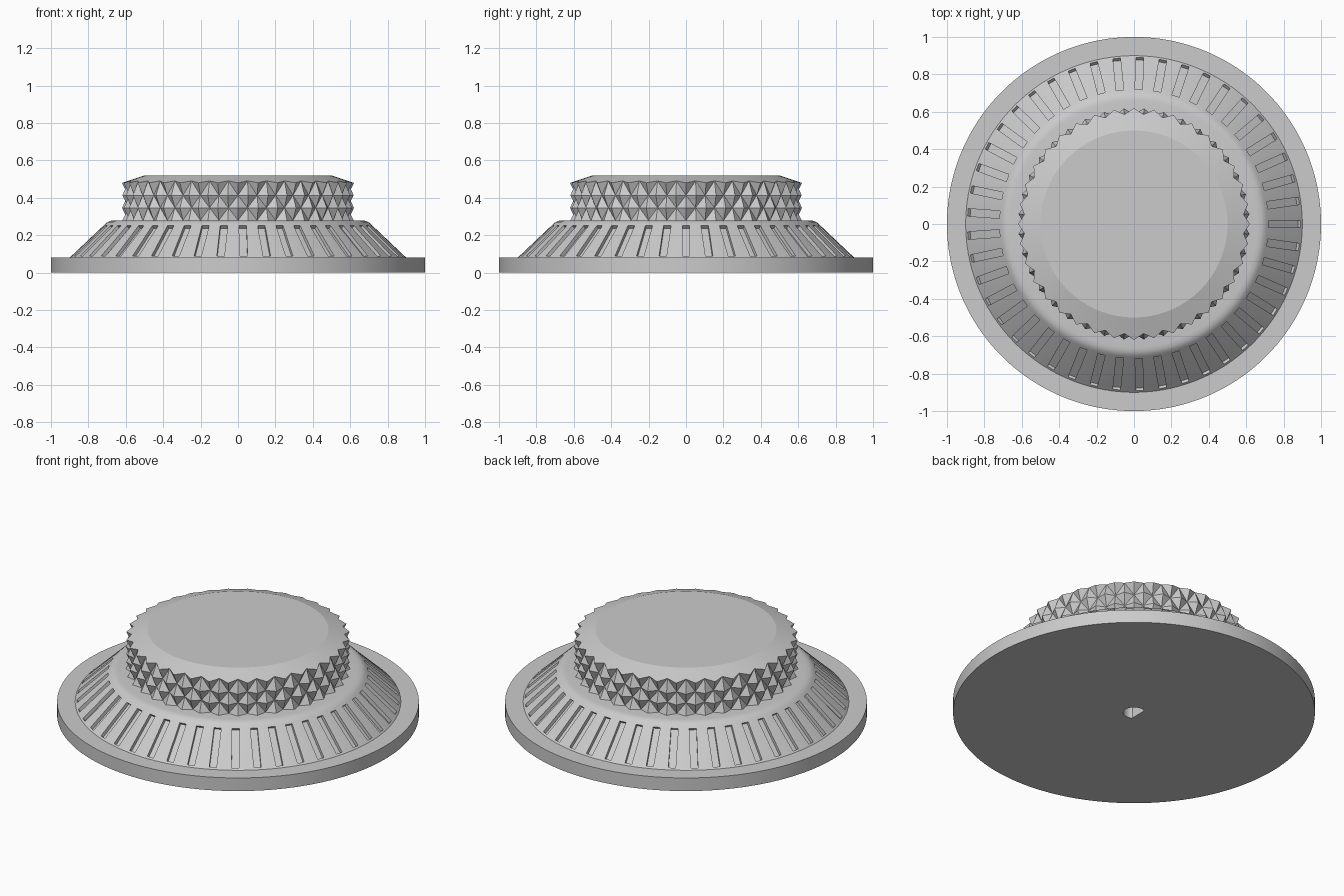
import bpy, bmesh, math
from mathutils import Matrix, Vector

if "Cube" in bpy.data.objects:
    bpy.data.objects.remove(bpy.data.objects["Cube"], do_unlink=True)

SEGMENTS = 180
SLOTS = 45          # grooves around the skirt
TEETH = 36          # knurl points per row
ROWS = 3

grey = bpy.data.materials.new("plain grey")
grey.use_nodes = True
grey.diffuse_color = (0.6, 0.6, 0.6, 1)
grey.node_tree.nodes["Principled BSDF"].inputs["Base Color"].default_value = (0.6, 0.6, 0.6, 1)


def finish(bm, name):
    bmesh.ops.recalc_face_normals(bm, faces=bm.faces)
    mesh = bpy.data.meshes.new(name)
    bm.to_mesh(mesh)
    bm.free()
    mesh.materials.append(grey)
    obj = bpy.data.objects.new(name, mesh)
    bpy.context.collection.objects.link(obj)
    return obj


def ring(bm, n, point):
    return [bm.verts.new(point(i, math.tau * i / n)) for i in range(n)]


def bridge(bm, a, b):
    n = len(a)
    for i in range(n):
        j = (i + 1) % n
        bm.faces.new((a[i], a[j], b[j], b[i]))


def polar(r, a, z):
    return Vector((r * math.cos(a), r * math.sin(a), z))


def lathe(name, profile):
    bm = bmesh.new()
    rings = [ring(bm, SEGMENTS, lambda i, a: polar(r, a, z)) for r, z in profile]
    for a, b in zip(rings, rings[1:]):
        bridge(bm, a, b)
    bm.faces.new(rings[0])
    bm.faces.new(rings[-1])
    return finish(bm, name)


def smooth(obj):
    bpy.ops.object.select_all(action="DESELECT")
    obj.select_set(True)
    bpy.context.view_layer.objects.active = obj
    bpy.ops.object.shade_smooth_by_angle(angle=math.radians(25))


def cut(target, cutter):
    cutter.hide_render = True
    cutter.hide_viewport = True
    mod = target.modifiers.new("cut", "BOOLEAN")
    mod.object = cutter
    mod.solver = "EXACT"
    bpy.context.view_layer.objects.active = target
    bpy.ops.object.modifier_apply(modifier=mod.name)
    bpy.data.objects.remove(cutter, do_unlink=True)


# Base flange with sloping skirt and rounded shoulder
slope_top, slope_foot = Vector((0.71, 0.26)), Vector((0.9, 0.08))
skirt = lathe("base_skirt", [(1, 0), (1, 0.08), slope_foot, slope_top, (0.698, 0.27),
                             (0.682, 0.277), (0.66, 0.28), (0.5, 0.28)])

# Slots cut along the slope
bm = bmesh.new()
middle = (slope_top + slope_foot) / 2
tilt = math.atan2(slope_foot.y - slope_top.y, slope_foot.x - slope_top.x)
for i in range(SLOTS):
    place = (Matrix.Rotation(math.tau * i / SLOTS, 4, "Z")
             @ Matrix.Translation((middle.x, 0, middle.y))
             @ Matrix.Rotation(-tilt, 4, "Y")
             @ Matrix.Diagonal((0.235, 0.04, 0.04, 1)))
    bmesh.ops.create_cube(bm, size=1, matrix=place)
cut(skirt, finish(bm, "slot_cutter"))

# Flat-sided shaft hole underneath
bm = bmesh.new()
low, high = [ring(bm, 32, lambda i, a: Vector((max(-0.03, 0.06 * math.cos(a)),
                                               0.06 * math.sin(a), z)))
             for z in (-0.05, 0.2)]
bridge(bm, low, high)
bm.faces.new(low)
bm.faces.new(high)
cut(skirt, finish(bm, "shaft_hole_cutter"))
smooth(skirt)

# Knurled grip: staggered points and hollows joined into pyramids
bm = bmesh.new()
rows = []
for k in range(ROWS + 1):
    def node(i, a):
        r = 0.62 if (i + k) % 2 else 0.588
        z = 0.28 + 0.2 * k / ROWS
        if k == ROWS:
            z = 0.52 - (r - 0.5) / 3
        return polar(r, a, z)
    rows.append(ring(bm, 2 * TEETH, node))
for k, (a, b) in enumerate(zip(rows, rows[1:])):
    for i in range(2 * TEETH):
        j = (i + 1) % (2 * TEETH)
        if (i + k) % 2:
            tris = (a[i], a[j], b[i]), (a[j], b[j], b[i])
        else:
            tris = (a[i], a[j], b[j]), (a[i], b[j], b[i])
        for t in tris:
            bm.faces.new(t)

# Bevelled rim and flat top
top = ring(bm, 2 * TEETH, lambda i, a: polar(0.5, a, 0.52))
bridge(bm, rows[-1], top)
bm.faces.new(top)
bm.faces.new(rows[0])
grip = finish(bm, "knurled_grip")
for p in grip.data.polygons:
    p.use_smooth = len(p.vertices) == 4
for e in grip.data.edges:
    a, b = (grip.data.vertices[v].co.xy.length for v in e.vertices)
    e.use_edge_sharp = max(a, b) < 0.51 or min(a, b) > 0.51
